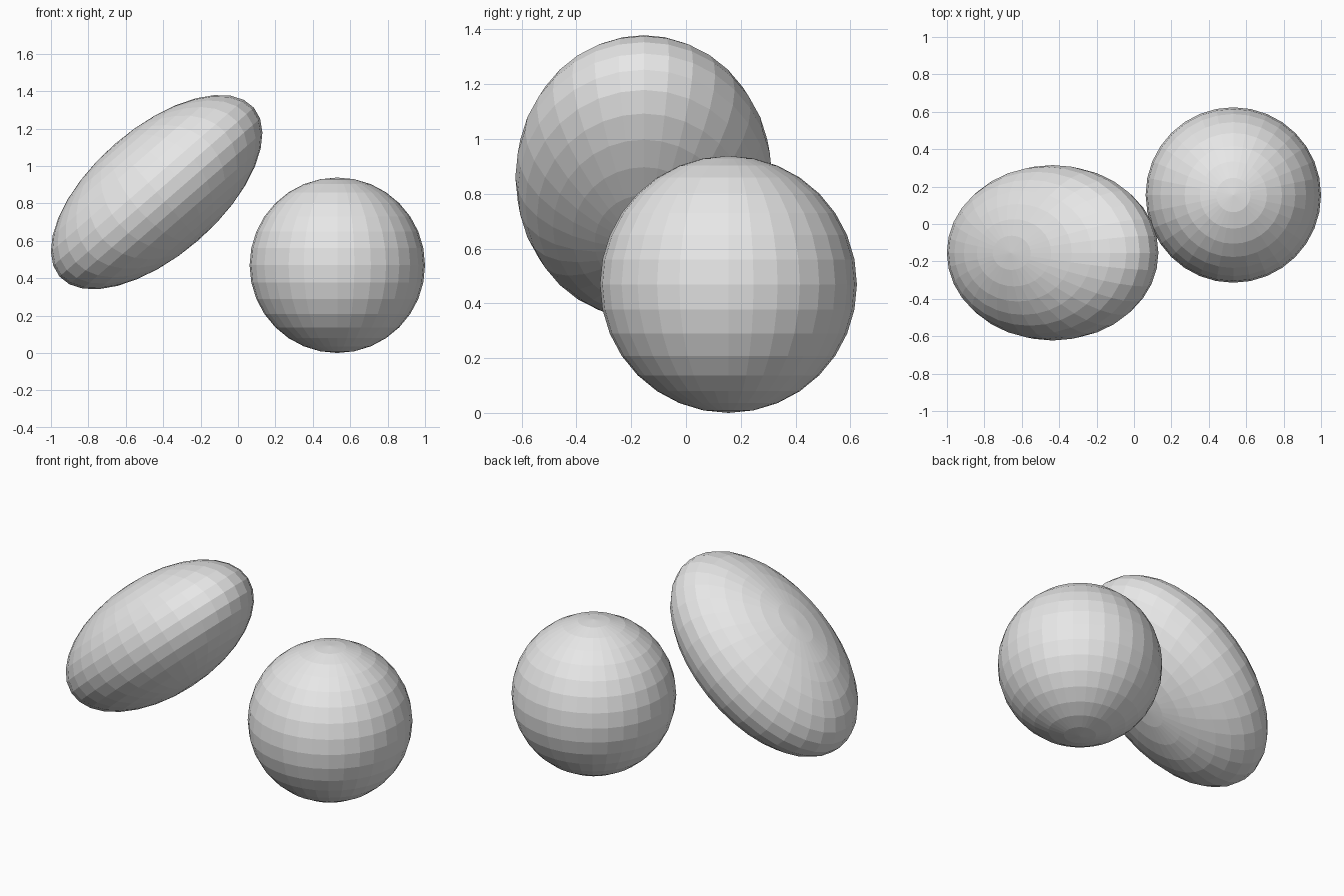
import bpy
import math

cube = bpy.data.objects.get("Cube")
if cube:
    bpy.data.objects.remove(cube, do_unlink=True)

# Single plain grey
GREY = (0.8, 0.8, 0.8, 1.0)
grey = bpy.data.materials.new("light_grey")
grey.use_nodes = True
grey.diffuse_color = GREY
for node in grey.node_tree.nodes:
    if node.type == "BSDF_PRINCIPLED":
        node.inputs["Base Color"].default_value = GREY

RADIUS = 0.469


def ball(name, centre, stretch=(1, 1, 1), tilt=0.0):
    """Flat-shaded UV sphere, stretched along its own axes and tilted about y."""
    bpy.ops.mesh.primitive_uv_sphere_add(
        segments=32, ring_count=16, radius=RADIUS, location=centre,
        rotation=(0, math.radians(tilt), 0))
    obj = bpy.context.object
    obj.name = name
    obj.scale = stretch
    obj.data.materials.append(grey)
    bpy.ops.object.shade_flat()
    return obj


# Round ball resting on the ground
ball("round_ball", (0.531, 0.155, RADIUS))

# Flattened, elongated ball floating beside it
ball("tilted_ellipsoid", (-0.435, -0.154, 0.86), (1.468, 1, 0.727), -41)
